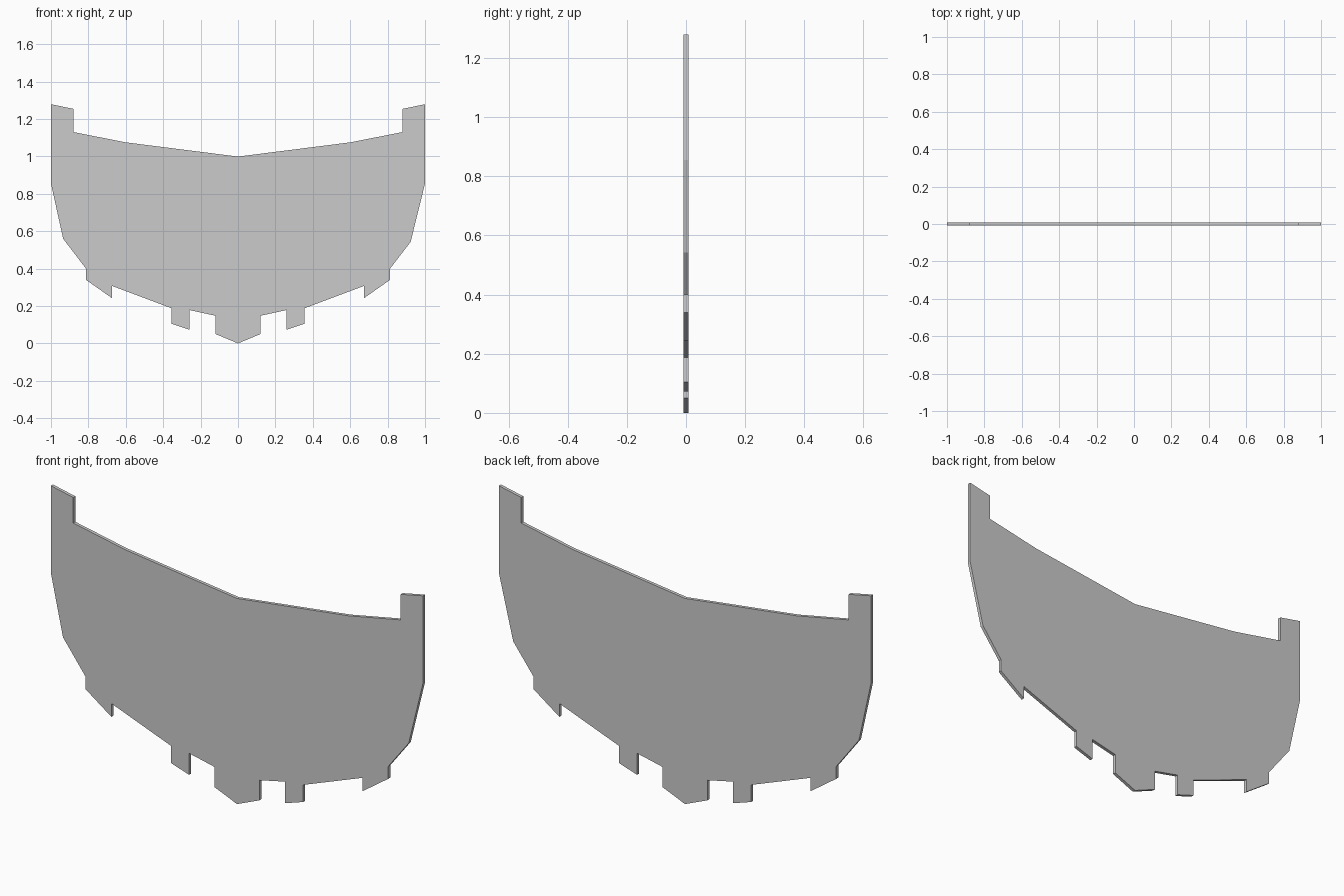
import bpy, bmesh

if "Cube" in bpy.data.objects:
    bpy.data.objects.remove(bpy.data.objects["Cube"])

THICKNESS = 0.016

# Right half of the outline, from bottom centre up to top centre (x, z)
half = [
    (0, 0), (0.12, 0.05), (0.12, 0.148),                          # middle tab
    (0.258, 0.178), (0.258, 0.073), (0.355, 0.105), (0.355, 0.188),  # inner tab
    (0.675, 0.308), (0.675, 0.243), (0.813, 0.34), (0.813, 0.40),    # outer tab
    (0.923, 0.543), (1, 0.855),                                   # curved side
    (1, 1.279), (0.88, 1.254), (0.88, 1.13),                      # upper horn
    (0.6, 1.075), (0, 0.999),                                     # dipped top edge
]

# Mirror to the left; the left side bulges slightly more at one corner
left = [(-x, z) for x, z in reversed(half[1:-1])]
left = [(-0.935, 0.56) if p == (-0.923, 0.543) else p for p in left]

# Flat panel, extruded to a thin plate
bm = bmesh.new()
face = bm.faces.new([bm.verts.new((x, -THICKNESS / 2, z)) for x, z in half + left])
ext = bmesh.ops.extrude_face_region(bm, geom=[face], use_keep_orig=True)
moved = [v for v in ext["geom"] if isinstance(v, bmesh.types.BMVert)]
bmesh.ops.translate(bm, verts=moved, vec=(0, THICKNESS, 0))
bmesh.ops.recalc_face_normals(bm, faces=bm.faces)

mesh = bpy.data.meshes.new("curved_panel")
bm.to_mesh(mesh)
bm.free()
bpy.context.collection.objects.link(bpy.data.objects.new("curved_panel", mesh))
